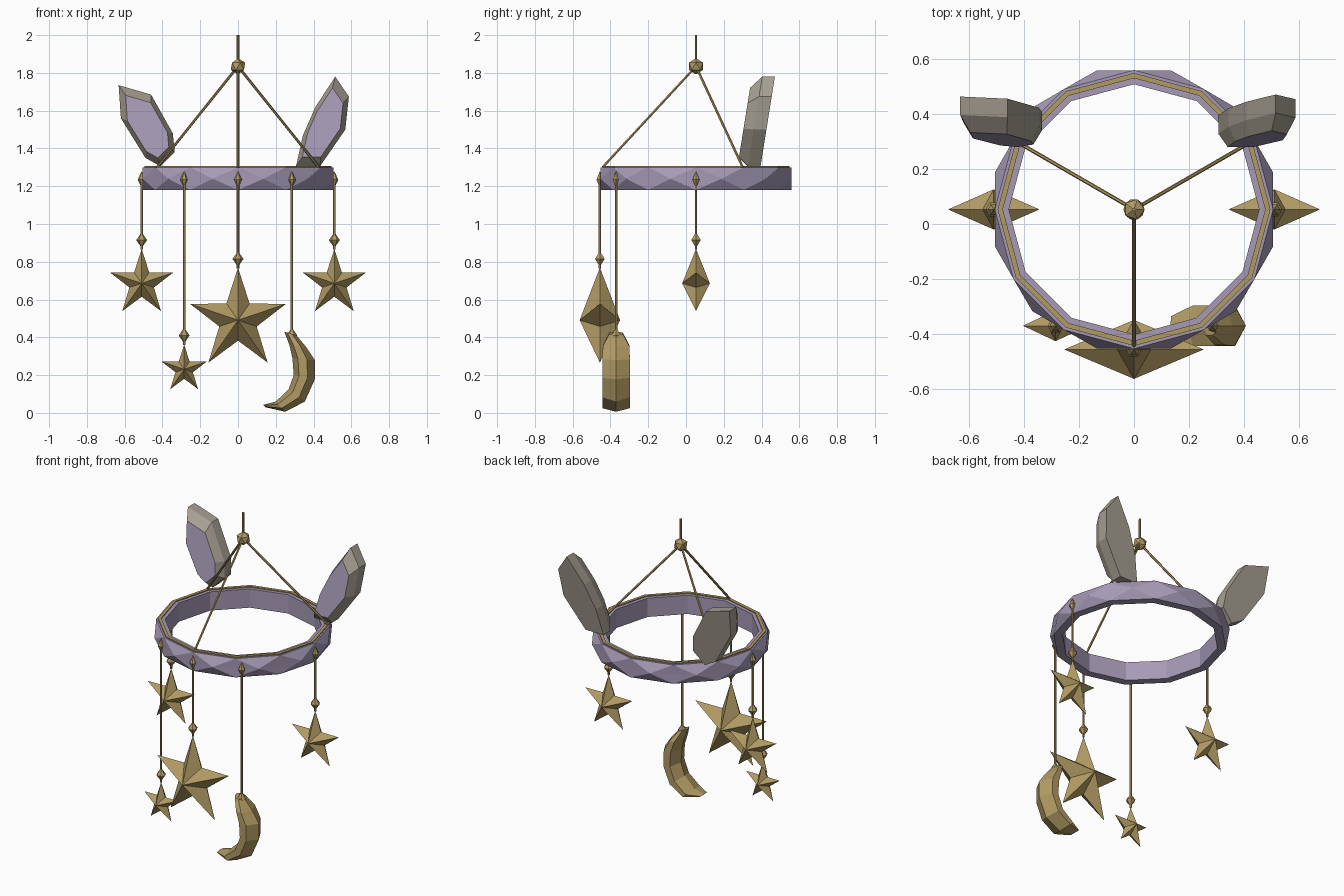
import bpy, bmesh
from math import sin, cos, pi, radians
from mathutils import Vector

cube = bpy.data.objects.get("Cube")
if cube:
    bpy.data.objects.remove(cube, do_unlink=True)


def material(name, rgb):
    m = bpy.data.materials.new(name)
    m.use_nodes = True
    m.diffuse_color = (*rgb, 1)
    m.node_tree.nodes["Principled BSDF"].inputs["Base Color"].default_value = (*rgb, 1)
    return m


gold = material("antique gold", (0.44, 0.325, 0.125))
lilac = material("dusty lilac", (0.38, 0.325, 0.47))
grey = material("warm grey", (0.38, 0.345, 0.285))

CY = 0.053      # ring centre in y
SEG = 12        # ring sides
RING_TOP = 1.30


def finish(name, bm, *mats):
    bmesh.ops.recalc_face_normals(bm, faces=bm.faces)
    me = bpy.data.meshes.new(name)
    bm.to_mesh(me)
    bm.free()
    for m in mats:
        me.materials.append(m)
    ob = bpy.data.objects.new(name, me)
    bpy.context.collection.objects.link(ob)
    return ob


def loft(name, loops, *mats, front_mat=0):
    """Skin equal-length point loops and cap both ends."""
    bm = bmesh.new()
    rows = [[bm.verts.new(p) for p in loop] for loop in loops]
    n = len(rows[0])
    for a, b in zip(rows, rows[1:]):
        for i in range(n):
            j = (i + 1) % n
            bm.faces.new((a[i], a[j], b[j], b[i]))
    bm.faces.new(rows[0]).material_index = front_mat
    bm.faces.new(rows[-1])
    return finish(name, bm, *mats)


def bipyramid(name, rim, tip_a, tip_b, mat):
    bm = bmesh.new()
    ring = [bm.verts.new(p) for p in rim]
    for tip in (bm.verts.new(tip_a), bm.verts.new(tip_b)):
        for i, v in enumerate(ring):
            bm.faces.new((v, ring[(i + 1) % len(ring)], tip))
    return finish(name, bm, mat)


def band(name, profile, mat):
    """Closed hoop; profile rows are (radius, z, half-step), half-steps give facets."""
    bm = bmesh.new()
    rows = []
    for r, z, shift in profile:
        angles = [2 * pi * (i + shift) / SEG for i in range(SEG)]
        rows.append([bm.verts.new((r * cos(t), CY + r * sin(t), z)) for t in angles])
    for k, a in enumerate(rows):
        nxt = (k + 1) % len(rows)
        b = rows[nxt]
        sa, sb = profile[k][2], profile[nxt][2]
        for i in range(SEG):
            j = (i + 1) % SEG
            if sa == sb:
                bm.faces.new((a[i], a[j], b[j], b[i]))
            else:
                lo, hi = (a, b) if sa < sb else (b, a)
                bm.faces.new((lo[i], lo[j], hi[i]))
                bm.faces.new((hi[i], hi[j], lo[j]))
    return finish(name, bm, mat)


def rod(name, start, end, mat, r=0.007):
    start, end = Vector(start), Vector(end)
    turn = (end - start).to_track_quat('Z', 'Y')
    circle = [turn @ Vector((r * cos(i * pi / 3), r * sin(i * pi / 3), 0)) for i in range(6)]
    return loft(name, [[p + c for c in circle] for p in (start, end)], mat)


def bead(name, x, y, z, r, h):
    rim = [(x + r * cos(i * pi / 3), y + r * sin(i * pi / 3), z) for i in range(6)]
    return bipyramid(name, rim, (x, y, z + h), (x, y, z - h), gold)


def star(name, x, y, z, size, depth):
    rim = []
    for i in range(10):
        r = size * (0.39 if i % 2 else 1)
        t = pi / 2 + i * pi / 5
        rim.append((x + 0.96 * r * cos(t), y, z + r * sin(t)))
    return bipyramid(name, rim, (x, y - depth, z), (x, y + depth, z), gold)


# Faceted hoop and its gold trim
band("hoop", [(0.455, RING_TOP, 0), (0.506, RING_TOP, 0), (0.523, 1.24, 0.5),
              (0.506, 1.18, 0), (0.455, 1.18, 0)], lilac)
band("hoop_trim", [(0.477, 1.297, 0), (0.477, 1.306, 0), (0.496, 1.306, 0),
                   (0.496, 1.297, 0)], gold)

# Hanging knot, top cord and three suspension cords
apex = (0, CY, 1.835)
bm = bmesh.new()
bmesh.ops.create_icosphere(bm, subdivisions=1, radius=0.043)
knot = finish("hanging_knot", bm, gold)
knot.location = apex
rod("top_cord", apex, (0, CY, 2.0), gold)
for side, angle in (("front", -90), ("left", 30), ("right", 150)):
    t, r = radians(angle), 0.495
    rod(side + "_suspension_cord", apex, (r * cos(t), CY + r * sin(t), RING_TOP), gold)

# Pendant cords with beads: name, x, y, lower bead height
for name, x, y, z in (("right_star", -0.51, CY, 0.915), ("left_star", 0.51, CY, 0.915),
                      ("front_star", 0, -0.456, 0.815), ("small_star", -0.285, -0.37, 0.41),
                      ("moon", 0.285, -0.37, 0.41)):
    rod(name + "_cord", (x, y, 1.24), (x, y, z - 0.05), gold)
    bead(name + "_upper_bead", x, y, 1.235, 0.021, 0.045)
    bead(name + "_lower_bead", x, y, z, 0.029, 0.042)

# Star pendants
star("right_star", -0.51, CY, 0.686, 0.182, 0.073)
star("left_star", 0.51, CY, 0.686, 0.182, 0.073)
star("front_star", 0, -0.456, 0.491, 0.278, 0.107)
star("small_star", -0.285, -0.37, 0.231, 0.13, 0.056)

# Crescent pendant: outer point, inner point, half thickness at each station
stations = [((0.31, 0.41), (0.245, 0.43), 0.036), ((0.36, 0.35), (0.272, 0.36), 0.07),
            ((0.407, 0.28), (0.288, 0.29), 0.073), ((0.407, 0.178), (0.295, 0.2), 0.073),
            ((0.354, 0.06), (0.268, 0.125), 0.073), ((0.25, 0.006), (0.2, 0.06), 0.073),
            ((0.145, 0.03), (0.132, 0.042), 0.035)]
loops = []
for outer, inner, d in stations:
    o, i = Vector(outer), Vector(inner)
    section = [(0, 0), (0.35, d), (0.75, d), (1, 0), (0.75, -d), (0.35, -d)]
    loops.append([(p.x, -0.37 + w, p.y) for p, w in ((o.lerp(i, f), w) for f, w in section)])
loft("moon", loops, gold)

# Ears: slabs leaning back, with a smaller lilac front face
ears = {
    "right_ear": [(-0.632, 1.735), (-0.62, 1.56), (-0.49, 1.35), (-0.41, 1.305),
                  (-0.335, 1.38), (-0.345, 1.48), (-0.46, 1.685)],
    "left_ear": [(0.515, 1.78), (0.41, 1.62), (0.344, 1.47), (0.307, 1.305),
                 (0.434, 1.305), (0.568, 1.5), (0.587, 1.675)],
}
for name, outline in ears.items():
    pts = [Vector(p) for p in outline]
    mid = sum(pts, Vector((0, 0))) / len(pts)
    layers = []
    for scale, offset in ((0.77, 0), (1, 0.055), (1, 0.122)):
        scaled = [mid + (p - mid) * scale for p in pts]
        layers.append([(p.x, 0.275 + offset + 0.16 * (p.y - 1.32), p.y) for p in scaled])
    loft(name, layers, grey, lilac, front_mat=1)
